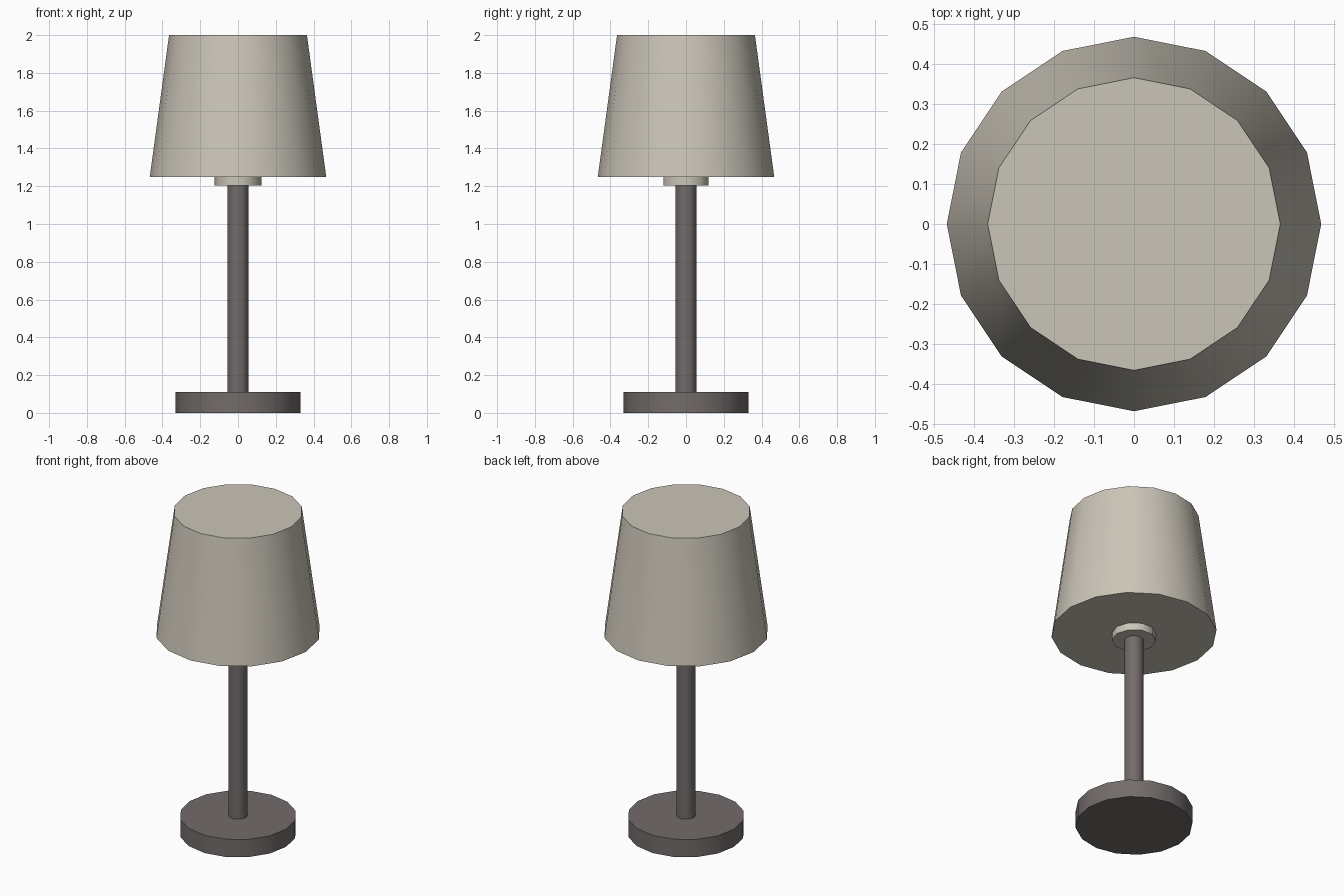
import bpy
import math

cube = bpy.data.objects.get("Cube")
if cube:
    bpy.data.objects.remove(cube, do_unlink=True)


def make_material(name, color):
    mat = bpy.data.materials.new(name)
    mat.use_nodes = True
    mat.diffuse_color = color
    mat.node_tree.nodes["Principled BSDF"].inputs["Base Color"].default_value = color
    return mat


def make_round(name, sides, bottom_radius, top_radius, bottom, top, mat):
    """Capped round part with smooth sides and sharp rims."""
    bpy.ops.mesh.primitive_cone_add(
        vertices=sides, radius1=bottom_radius, radius2=top_radius,
        depth=top - bottom, location=(0, 0, (bottom + top) / 2))
    part = bpy.context.object
    part.name = name
    part.data.materials.append(mat)
    # Put a corner on the x axis
    part.rotation_euler.z = math.pi / 2
    bpy.ops.object.transform_apply(location=False, rotation=True, scale=False)
    bpy.ops.object.shade_smooth_by_angle(angle=math.radians(50))
    return part


cream = make_material("warm cream", (0.60, 0.56, 0.48, 1))
grey = make_material("dark warm grey", (0.17, 0.15, 0.145, 1))

# Stand
make_round("base", 16, 0.33, 0.33, 0, 0.11, grey)
make_round("pole", 16, 0.055, 0.055, 0.11, 1.205, grey)

# Lamp head
make_round("collar", 10, 0.125, 0.125, 1.205, 1.25, cream)
make_round("shade", 16, 0.467, 0.365, 1.25, 2, cream)
